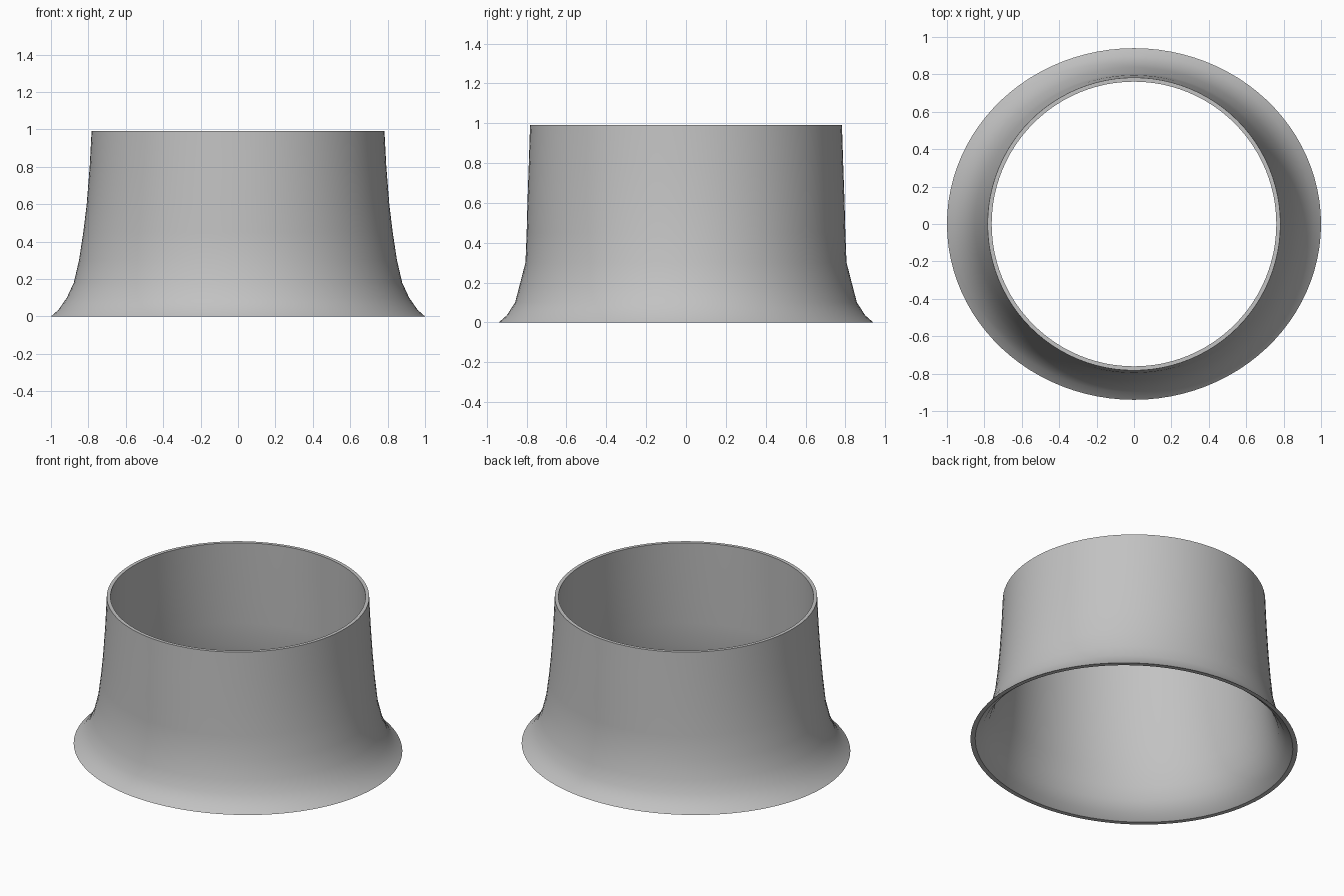
import bpy
import bmesh
from math import cos, sin, tau, radians

cube = bpy.data.objects.get("Cube")
if cube:
    bpy.data.objects.remove(cube, do_unlink=True)

SEGMENTS = 96

# Outer wall, bottom to top: height, half width, half depth, wall thickness
PROFILE = [
    (0.00, 1.00, 0.94, 0.028),
    (0.035, 0.96, 0.90, 0.030),
    (0.10, 0.915, 0.858, 0.028),
    (0.18, 0.878, 0.837, 0.025),
    (0.30, 0.85, 0.806, 0.022),
    (0.45, 0.827, 0.80, 0.022),
    (0.60, 0.809, 0.796, 0.022),
    (0.80, 0.793, 0.789, 0.022),
    (0.99, 0.783, 0.783, 0.022),
]

# Plain grey material
grey = bpy.data.materials.new("plain_grey")
grey.use_nodes = True
colour = (0.54, 0.54, 0.54, 1.0)
grey.diffuse_color = colour
grey.node_tree.nodes["Principled BSDF"].inputs["Base Color"].default_value = colour


def add_ring(bm, z, a, b):
    """Elliptical loop of vertices at height z."""
    angles = [tau * i / SEGMENTS for i in range(SEGMENTS)]
    return [bm.verts.new((a * cos(t), b * sin(t), z)) for t in angles]


# Flared collar: up the outside, down the inside, closed at the bottom rim
bm = bmesh.new()
rings = [add_ring(bm, z, a, b) for z, a, b, _ in PROFILE]
rings += [add_ring(bm, z, a - w, b - w) for z, a, b, w in reversed(PROFILE)]
for k, lower in enumerate(rings):
    upper = rings[(k + 1) % len(rings)]
    for i in range(SEGMENTS):
        j = (i + 1) % SEGMENTS
        bm.faces.new((lower[i], lower[j], upper[j], upper[i]))
bmesh.ops.recalc_face_normals(bm, faces=bm.faces)

mesh = bpy.data.meshes.new("flared_collar")
bm.to_mesh(mesh)
bm.free()
mesh.materials.append(grey)
collar = bpy.data.objects.new("flared_collar", mesh)
bpy.context.collection.objects.link(collar)

# Smooth walls with crisp rims
bpy.ops.object.select_all(action="DESELECT")
collar.select_set(True)
bpy.context.view_layer.objects.active = collar
bpy.ops.object.shade_smooth_by_angle(angle=radians(35))
